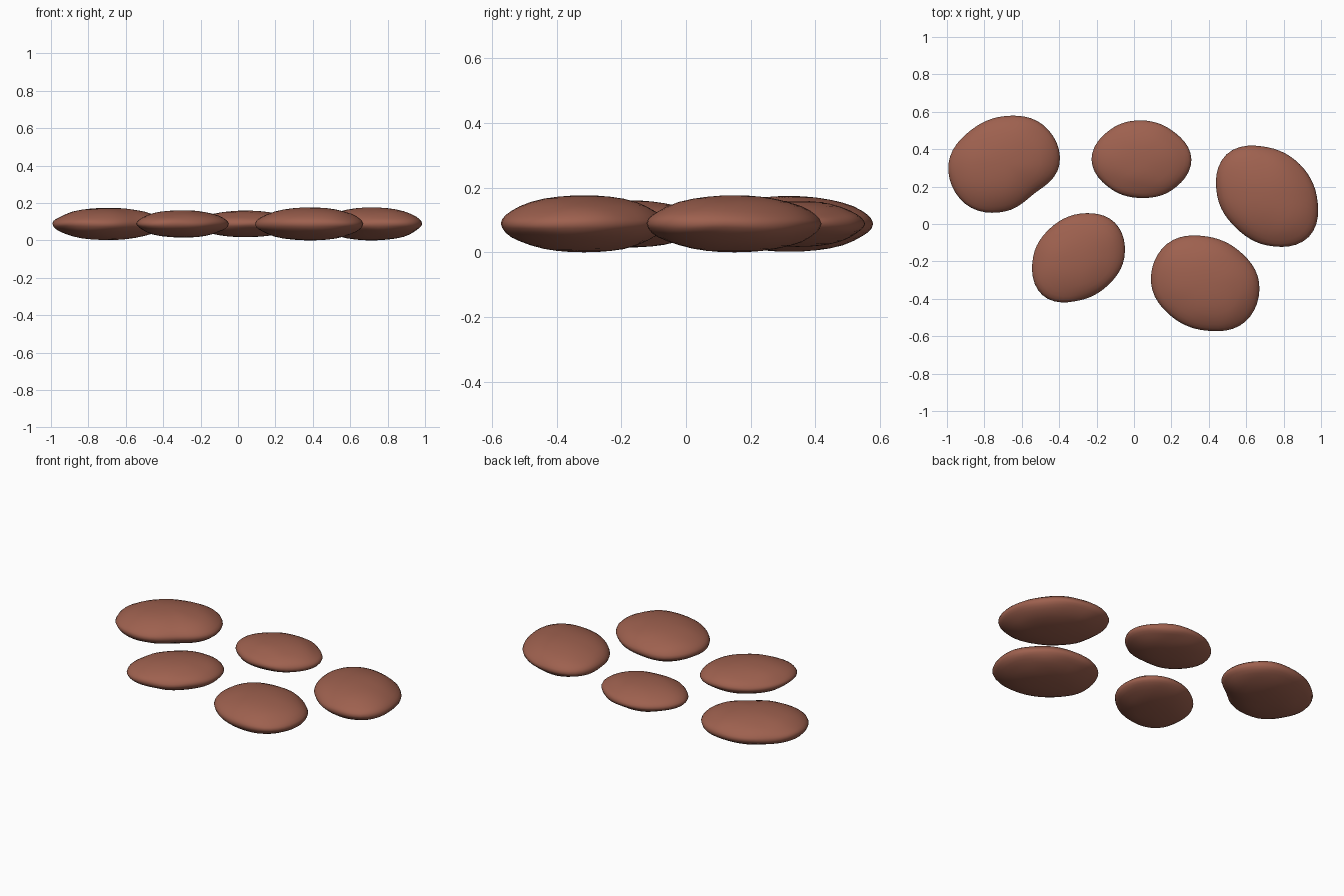
import bpy, bmesh, math
from mathutils import Vector, noise

if "Cube" in bpy.data.objects:
    bpy.data.objects.remove(bpy.data.objects["Cube"])

SEGMENTS = 48
# Lens profile: (fraction of outline radius, fraction of half height)
PROFILE = [(1.0, 0.0), (0.98, 0.16), (0.94, 0.30), (0.87, 0.45), (0.77, 0.61),
           (0.64, 0.76), (0.48, 0.88), (0.32, 0.95), (0.16, 0.99)]

clay = bpy.data.materials.new("reddish_brown_stone")
clay.diffuse_color = (0.34, 0.118, 0.077, 1.0)
clay.use_nodes = True
clay.node_tree.nodes["Principled BSDF"].inputs["Base Color"].default_value = clay.diffuse_color


def outline_radius(radii, a):
    """Smooth closed curve through evenly spaced radii."""
    n = len(radii)
    t = (a / math.tau * n) % n
    i, f = int(t), t - int(t)
    p0, p1, p2, p3 = (radii[(i + k) % n] for k in (-1, 0, 1, 2))
    return 0.5 * (2 * p1 + (p2 - p0) * f + (2 * p0 - 5 * p1 + 4 * p2 - p3) * f * f
                  + (3 * p1 - p0 - 3 * p2 + p3) * f ** 3)


def stone(name, cx, cy, half, radii):
    """Flattened pebble with a soft pointed rim."""
    mid = 0.088
    bm = bmesh.new()

    def ring(s, h):
        verts = []
        for k in range(SEGMENTS):
            a = math.tau * k / SEGMENTS
            r = outline_radius(radii, a) * s
            x, y = cx + r * math.cos(a), cy + r * math.sin(a)
            lump = noise.noise(Vector((x * 6, y * 6, h * 2 + cx))) * 0.006
            z = mid + half * h + lump * (1 - abs(h) ** 4)
            verts.append(bm.verts.new((x, y, z)))
        return verts

    # Rings from the lower centre, around the rim, to the upper centre
    rings = [ring(s, -h) for s, h in reversed(PROFILE)]
    rings += [ring(s, h) for s, h in PROFILE[1:]]
    for low, high in zip(rings, rings[1:]):
        for k in range(SEGMENTS):
            j = (k + 1) % SEGMENTS
            bm.faces.new((low[k], low[j], high[j], high[k]))

    # Close both poles
    bottom = bm.verts.new((cx, cy, mid - half))
    top = bm.verts.new((cx, cy, mid + half))
    for k in range(SEGMENTS):
        j = (k + 1) % SEGMENTS
        bm.faces.new((rings[0][j], rings[0][k], bottom))
        bm.faces.new((rings[-1][k], rings[-1][j], top))
    for f in bm.faces:
        f.smooth = True
    bmesh.ops.recalc_face_normals(bm, faces=bm.faces)
    mesh = bpy.data.meshes.new(name)
    bm.to_mesh(mesh)
    bm.free()
    mesh.materials.append(clay)
    bpy.context.collection.objects.link(bpy.data.objects.new(name, mesh))


# Five stepping stones: centre, half height, radii every 45 degrees from +x
stone("stone_back_left", -0.69, 0.32, 0.086,
      (0.292, 0.293, 0.257, 0.257, 0.302, 0.300, 0.253, 0.222))
stone("stone_back_middle", 0.04, 0.345, 0.071,
      (0.267, 0.224, 0.209, 0.230, 0.267, 0.226, 0.206, 0.231))
stone("stone_right", 0.715, 0.15, 0.088,
      (0.262, 0.241, 0.260, 0.313, 0.270, 0.241, 0.265, 0.310))
stone("stone_front_left", -0.29, -0.18, 0.073,
      (0.238, 0.265, 0.235, 0.223, 0.250, 0.283, 0.228, 0.211))
stone("stone_front_right", 0.385, -0.315, 0.088,
      (0.284, 0.246, 0.249, 0.295, 0.294, 0.257, 0.255, 0.295))
